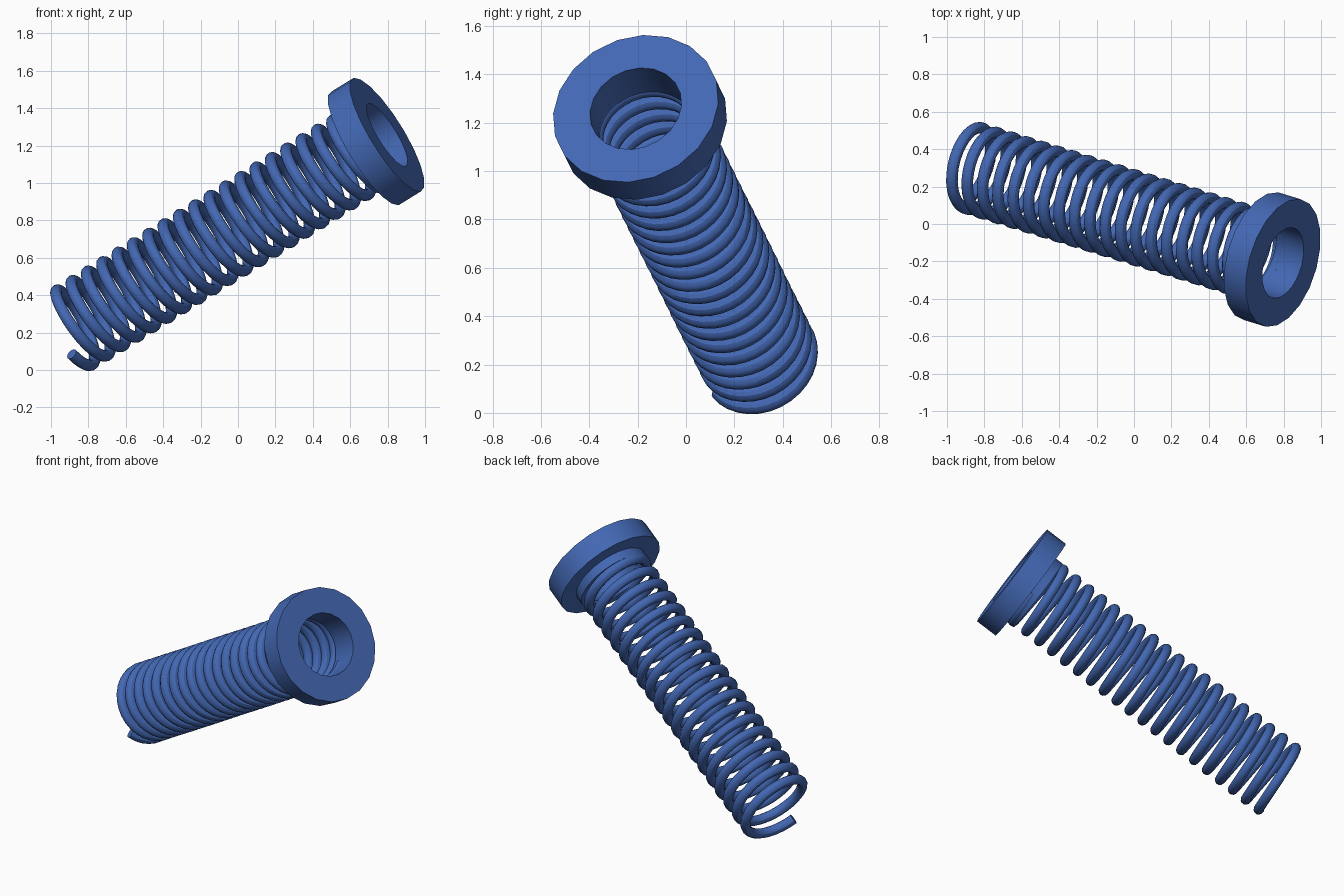
import bpy, bmesh, math
from mathutils import Vector

if "Cube" in bpy.data.objects:
    bpy.data.objects.remove(bpy.data.objects["Cube"])

# Shared frame: the axis runs from the free spring end up to the head
AXIS = Vector((0.824, -0.252, 0.508)).normalized()
FACE = Vector((0.797, -0.208, 1.258))      # centre of the head's outer face
U = Vector((0.09, -0.83, -0.55))           # direction of the free wire end
U = (U - AXIS * U.dot(AXIS)).normalized()
V = AXIS.cross(U)

blue = bpy.data.materials.new("blue")
blue.diffuse_color = (0.056, 0.137, 0.45, 1)
blue.use_nodes = True
blue.node_tree.nodes["Principled BSDF"].inputs["Base Color"].default_value = blue.diffuse_color


def point(radius, angle, along):
    """Point at a radius and angle around the axis, measured from the face."""
    return FACE + AXIS * along + (U * math.cos(angle) + V * math.sin(angle)) * radius


def finish(obj):
    obj.data.materials.clear()
    obj.data.materials.append(blue)
    bpy.ops.object.select_all(action='DESELECT')
    obj.select_set(True)
    bpy.context.view_layer.objects.active = obj
    bpy.ops.object.shade_smooth_by_angle(angle=math.radians(30))


def ring(name, outer, inner, top, bottom, sides):
    """Flat ring: a rectangular section swept around the axis."""
    bm = bmesh.new()
    section = [(outer, top), (inner, top), (inner, bottom), (outer, bottom)]
    loops = [[bm.verts.new(point(r, 2 * math.pi * i / sides, h)) for r, h in section]
             for i in range(sides)]
    for i in range(sides):
        a, b = loops[i], loops[(i + 1) % sides]
        for j in range(4):
            k = (j + 1) % 4
            bm.faces.new((a[j], b[j], b[k], a[k]))
    bmesh.ops.recalc_face_normals(bm, faces=bm.faces)
    mesh = bpy.data.meshes.new(name)
    bm.to_mesh(mesh)
    bm.free()
    obj = bpy.data.objects.new(name, mesh)
    bpy.context.collection.objects.link(obj)
    finish(obj)


# Thick head ring and the thin collar that grips the last coils
ring("head_ring", 0.354, 0.196, 0.0, -0.142, 20)
ring("collar", 0.245, 0.196, -0.14, -0.20, 32)

# Coil spring: round wire along a helix
TURNS, STEPS, PITCH, START = 19.3, 32, 0.0995, -2.07
curve = bpy.data.curves.new("spring", 'CURVE')
curve.dimensions = '3D'
curve.bevel_depth = 0.031
curve.bevel_resolution = 4
curve.use_fill_caps = True
spline = curve.splines.new('POLY')
count = int(TURNS * STEPS) + 1
spline.points.add(count - 1)
for i, p in enumerate(spline.points):
    turn = i / STEPS
    p.co = (*point(0.219, 2 * math.pi * turn, START + PITCH * turn), 1)
spring = bpy.data.objects.new("spring", curve)
bpy.context.collection.objects.link(spring)
spring.select_set(True)
bpy.context.view_layer.objects.active = spring
bpy.ops.object.select_all(action='DESELECT')
spring.select_set(True)
bpy.ops.object.convert(target='MESH')
finish(bpy.context.view_layer.objects.active)
